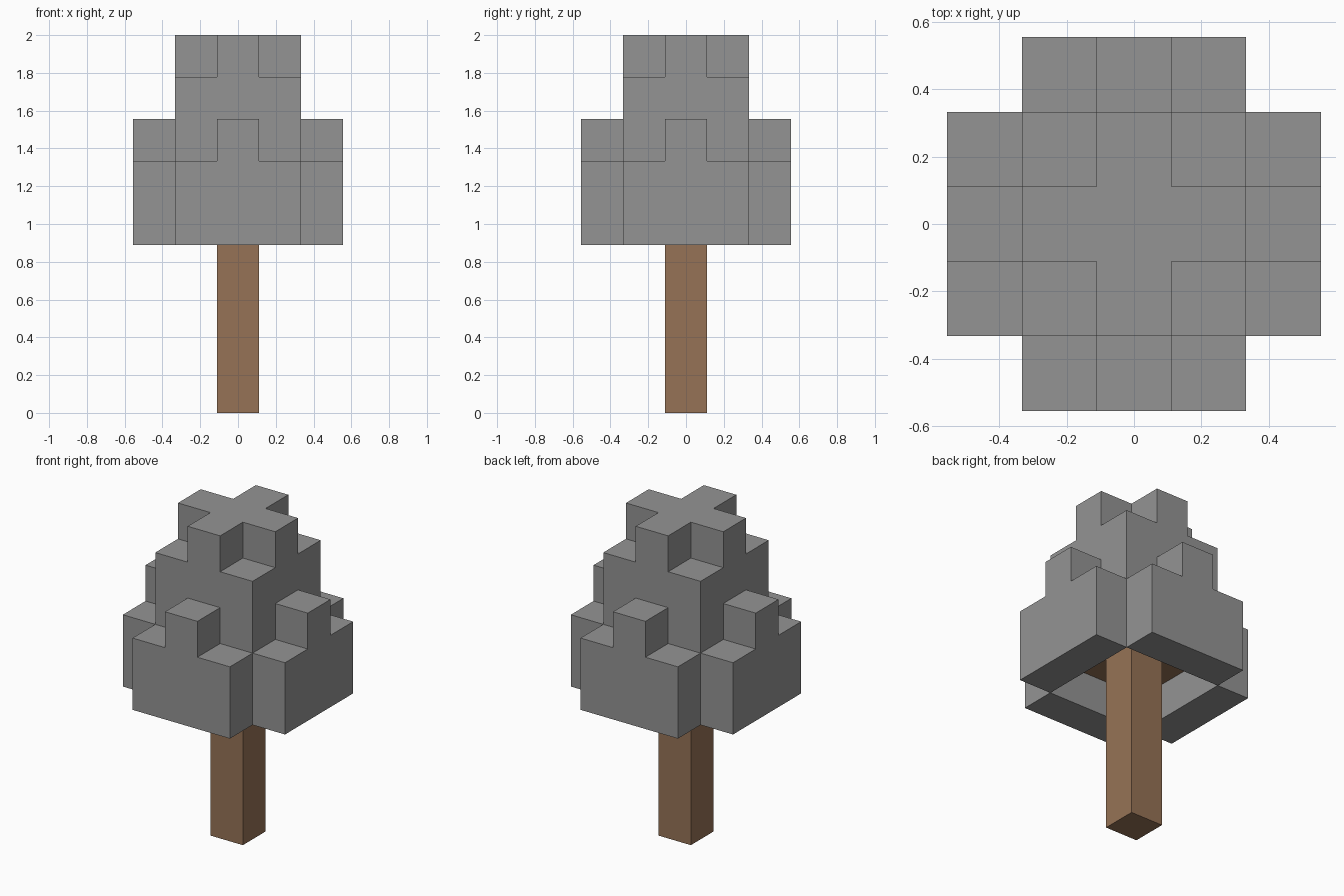
import bpy
import bmesh
from mathutils import Vector

cube = bpy.data.objects.get("Cube")
if cube:
    bpy.data.objects.remove(cube, do_unlink=True)

UNIT = 2 / 9  # edge of one block; the tree is nine blocks tall


def material(name, colour):
    mat = bpy.data.materials.new(name)
    mat.use_nodes = True
    mat.diffuse_color = (*colour, 1)
    bsdf = next(n for n in mat.node_tree.nodes if n.type == 'BSDF_PRINCIPLED')
    bsdf.inputs["Base Color"].default_value = (*colour, 1)
    return mat


def layer(z, radius, keep=lambda x, y: True):
    """Blocks of a square layer that satisfy a rule on distance from the axis."""
    span = range(-radius, radius + 1)
    return {(x, y, z) for x in span for y in span if keep(abs(x), abs(y))}


def build_blocks(name, cells, occupied, mat):
    """Skin a set of blocks, leaving out faces buried against other blocks."""
    bm = bmesh.new()
    axes = [Vector(a) * s for a in ((1, 0, 0), (0, 1, 0), (0, 0, 1)) for s in (1, -1)]
    for cell in sorted(cells):
        centre = Vector(cell) + Vector((0, 0, 0.5))
        for n in axes:
            if tuple(round(v) for v in Vector(cell) + n) in occupied:
                continue
            t = n.yzx
            b = n.cross(t)
            corners = (t + b, b - t, -t - b, t - b)
            bm.faces.new([bm.verts.new((centre + (n + c) / 2) * UNIT) for c in corners])
    bmesh.ops.remove_doubles(bm, verts=bm.verts, dist=UNIT / 100)
    mesh = bpy.data.meshes.new(name)
    bm.to_mesh(mesh)
    bm.free()
    mesh.materials.append(mat)
    obj = bpy.data.objects.new(name, mesh)
    bpy.context.collection.objects.link(obj)
    return obj


# Trunk: a single column, widening into a core inside the leaves
trunk = {(0, 0, z) for z in range(5)}
core = layer(5, 1)

# Leaves: wide skirt open underneath, side bumps, square upper part, cross on top
leaves = layer(4, 2, lambda x, y: max(x, y) == 2 and x + y < 4)
leaves |= layer(5, 2, lambda x, y: x + y < 4) - core
leaves |= layer(6, 2, lambda x, y: max(x, y) < 2 or min(x, y) == 0)
leaves |= layer(7, 1)
leaves |= layer(8, 1, lambda x, y: min(x, y) == 0)

wood = trunk | core
everything = wood | leaves
build_blocks("trunk", wood, everything, material("bark brown", (0.305, 0.171, 0.093)))
build_blocks("leaves", leaves, everything, material("leaf grey", (0.296, 0.296, 0.296)))
